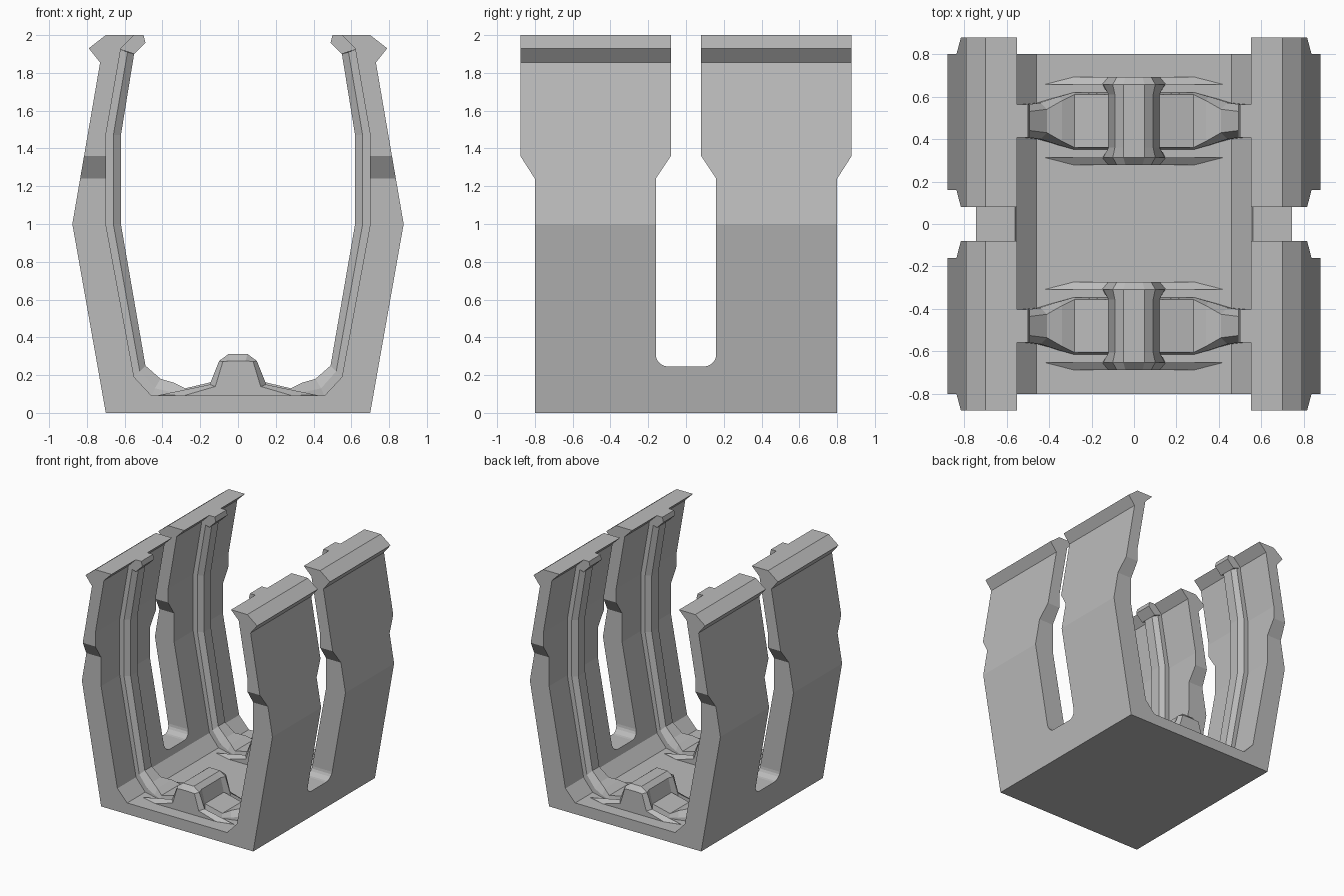
import bpy, bmesh, math

if "Cube" in bpy.data.objects:
    bpy.data.objects.remove(bpy.data.objects["Cube"])

grey = bpy.data.materials.new("plain grey")
grey.diffuse_color = (0.5, 0.5, 0.5, 1)
grey.use_nodes = True
grey.node_tree.nodes["Principled BSDF"].inputs["Base Color"].default_value = grey.diffuse_color


def loft(name, rings):
    """Closed solid through a list of equal-length rings of points."""
    bm = bmesh.new()
    vs = [[bm.verts.new(p) for p in ring] for ring in rings]
    n = len(rings[0])
    for a, b in zip(vs, vs[1:]):
        for i in range(n):
            j = (i + 1) % n
            bm.faces.new((a[i], a[j], b[j], b[i]))
    bm.faces.new(vs[0])
    bm.faces.new(vs[-1][::-1])
    bmesh.ops.recalc_face_normals(bm, faces=bm.faces)
    me = bpy.data.meshes.new(name)
    bm.to_mesh(me)
    bm.free()
    me.materials.append(grey)
    ob = bpy.data.objects.new(name, me)
    bpy.context.collection.objects.link(ob)
    return ob


def mirrored(half):
    return half + [(-a, b) for a, b in reversed(half)]


def section(half, y):
    return [(x, y, z) for x, z in mirrored(half)]


# U-shaped shell: cross-section along the length
shell_half = [(0.70, 0), (0.877, 1.0), (0.73, 1.855), (0.79, 1.93), (0.70, 2.0),
              (0.55, 2.0), (0.62, 1.93), (0.70, 1.47), (0.70, 1.0),
              (0.55, 0.19), (0.46, 0.093)]
shell = loft("shell", [section(shell_half, y) for y in (-1, 1)])

# Side outline with the rounded slot between the wall panels
r = 0.065
slot_corner = [(0.16 - r + r * math.cos(t), 0.245 + r - r * math.sin(t))
               for t in [i * math.pi / 10 for i in range(6)]]
side_half = [(0.80, -0.1), (0.80, 1.24), (0.877, 1.36), (0.877, 2.1),
             (0.08, 2.1), (0.08, 1.36), (0.16, 1.24)] + slot_corner
outline = loft("side_outline", [[(x, y, z) for y, z in mirrored(side_half)] for x in (-1, 1)])
mod = shell.modifiers.new("side outline", 'BOOLEAN')
mod.operation = 'INTERSECT'
mod.solver = 'EXACT'
mod.object = outline
bpy.context.view_layer.objects.active = shell
bpy.ops.object.modifier_apply(modifier=mod.name)
bpy.data.objects.remove(outline)

# Rib stations: base x z, shoulder x z, crest x z, base half width, crest half width
rib_path = [
    (0.12, 0.05, 0.12, 0.10, 0.12, 0.168, 0.135, 0.125),
    (0.28, 0.05, 0.28, 0.10, 0.28, 0.13, 0.135, 0.125),
    (0.36, 0.05, 0.35, 0.11, 0.34, 0.16, 0.115, 0.095),
    (0.47, 0.06, 0.44, 0.13, 0.41, 0.18, 0.085, 0.055),
    (0.57, 0.18, 0.52, 0.22, 0.49, 0.25, 0.075, 0.045),
    (0.72, 1.0, 0.66, 1.0, 0.62, 1.0, 0.075, 0.045),
    (0.72, 1.47, 0.66, 1.47, 0.62, 1.47, 0.075, 0.045),
    (0.64, 1.93, 0.585, 1.91, 0.55, 1.90, 0.075, 0.045),
]
rib_top = [(0.55, 1.90), (0.49, 1.96), (0.50, 2.0), (0.56, 2.0), (0.64, 1.93)]

for end, yc in (("front", -0.48), ("back", 0.485)):
    for side, s in (("left", -1), ("right", 1)):
        # Wall rib with flared foot
        rings = []
        for bx, bz, mx, mz, cx, cz, w, c in rib_path:
            rings.append([(s * bx, yc - w, bz), (s * mx, yc - w, mz), (s * cx, yc - c, cz),
                          (s * cx, yc + c, cz), (s * mx, yc + w, mz), (s * bx, yc + w, bz)])
        loft(f"{end}_{side}_rib", rings)
        # Hook block on the lip
        loft(f"{end}_{side}_rib_top",
             [[(s * x, yc + d, z) for x, z in rib_top] for d in (-0.077, 0.077)])

    # Central floor hub
    core = [(0.15, 0.05), (0.145, 0.14), (0.10, 0.275), (0.05, 0.312)]
    waist = [(0.12, 0.05), (0.12, 0.16), (0.09, 0.28), (0.05, 0.312)]
    loft(f"{end}_hub", [section(h, yc + d) for h, d in
                        ((core, -0.172), (waist, -0.125), (waist, 0.125), (core, 0.172))])

    # Winged end plates of the hub
    outer = [(0.28, 0.05), (0.28, 0.093), (0.12, 0.14), (0.08, 0.272), (0.04, 0.275)]
    inner = [(0.42, 0.05), (0.42, 0.094), (0.15, 0.15), (0.10, 0.275), (0.05, 0.312)]
    for face, s in (("outer", -1), ("inner", 1)):
        loft(f"{end}_hub_{face}_wing",
             [section(outer, yc + s * 0.208), section(inner, yc + s * 0.172)])
